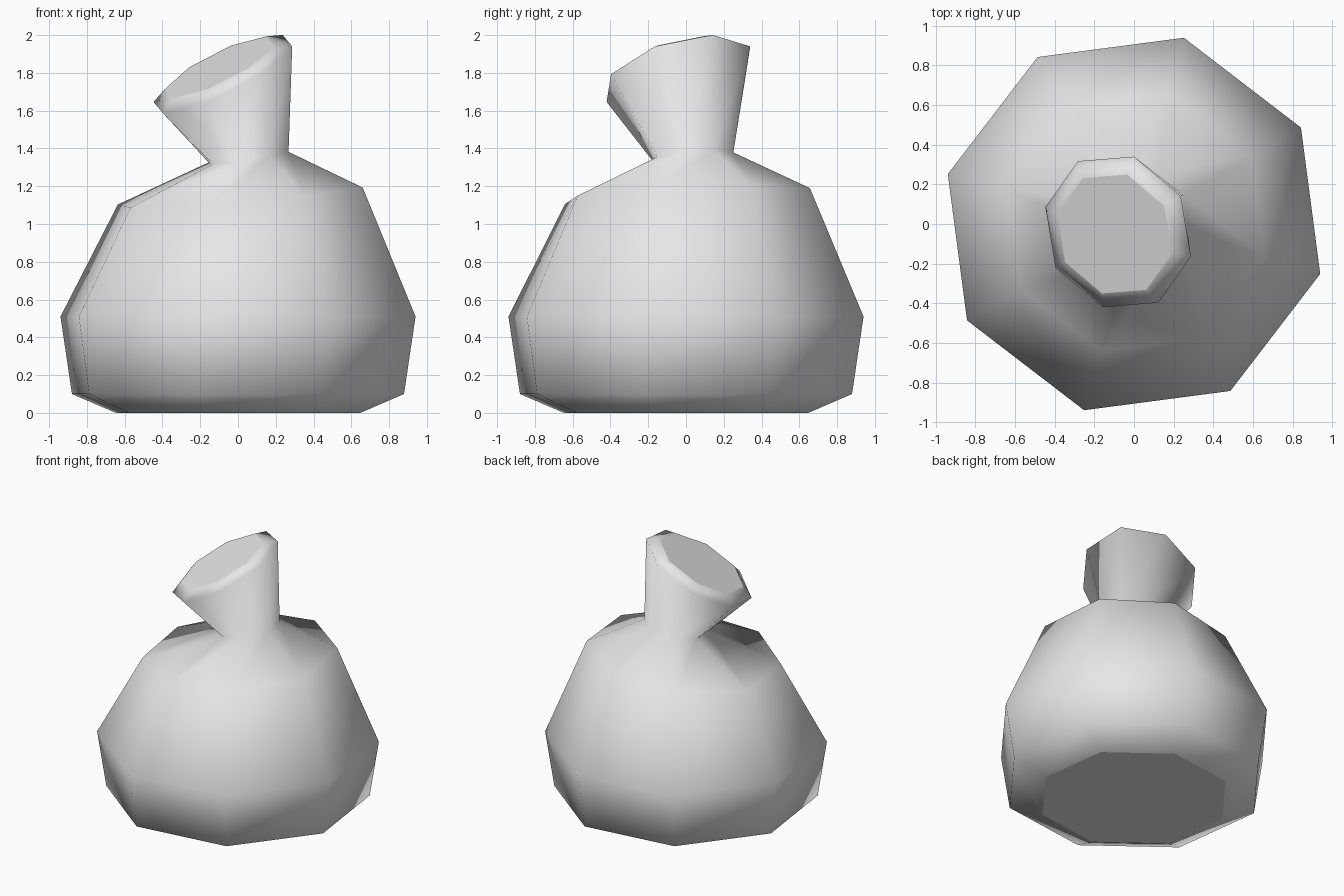
import bpy
import bmesh
from math import cos, sin, pi, radians
from mathutils import Vector

SIDES = 8

cube = bpy.data.objects.get("Cube")
if cube:
    bpy.data.objects.remove(cube, do_unlink=True)


def ring(centre, p, q):
    """Eight points round a centre; p and q are the two half-axes."""
    c, p, q = Vector(centre), Vector(p), Vector(q)
    return [c + p * cos(2 * pi * k / SIDES) + q * sin(2 * pi * k / SIDES)
            for k in range(SIDES)]


def turned_ring(radius, centre, rise_p=0, rise_q=0):
    """Ring turned by -15 degrees, with an optional tilt."""
    a = radians(-15)
    p = (radius * cos(a), radius * sin(a), rise_p)
    q = (-radius * sin(a), radius * cos(a), rise_q)
    return ring(centre, p, q)


# Flared mouth, tilted towards the front right
mouth_centre = Vector((-0.08, -0.04, 1.793))
mouth_p = Vector((0.367, -0.125, 0.147))
mouth_q = Vector((0.08, 0.38, 0.147))
mouth_normal = mouth_p.cross(mouth_q).normalized()

# Sections from the base up to the raised plug
sections = [
    turned_ring(0.67, (0, 0, 0)),
    turned_ring(0.91, (0, 0, 0.10)),
    turned_ring(0.973, (0, 0, 0.51)),
    turned_ring(0.671, (0.012, 0.008, 1.148), 0.045, 0.042),
    turned_ring(0.219, (0.056, 0.039, 1.354), 0.028, 0.025),
    ring(mouth_centre, mouth_p, mouth_q),
    ring(mouth_centre + mouth_normal * 0.042, mouth_p * 0.79, mouth_q * 0.79),
]

# Skin the sections; walls are smooth, the two end caps flat
bm = bmesh.new()
loops = [[bm.verts.new(co) for co in section] for section in sections]
for low, high in zip(loops, loops[1:]):
    for k in range(SIDES):
        n = (k + 1) % SIDES
        bm.faces.new((low[k], low[n], high[n], high[k])).smooth = True
bm.faces.new(loops[0][::-1]).smooth = False
bm.faces.new(loops[-1]).smooth = False

# Crisp edges round the caps
for loop in (loops[0], loops[-1]):
    for k in range(SIDES):
        bm.edges.get((loop[k], loop[(k + 1) % SIDES])).smooth = False

mesh = bpy.data.meshes.new("sack")
bm.to_mesh(mesh)
bm.free()
sack = bpy.data.objects.new("sack", mesh)
bpy.context.scene.collection.objects.link(sack)

# Plain grey
grey = bpy.data.materials.new("light_grey")
grey.use_nodes = True
colour = (0.8, 0.8, 0.8, 1)
grey.diffuse_color = colour
grey.node_tree.nodes["Principled BSDF"].inputs["Base Color"].default_value = colour
mesh.materials.append(grey)
